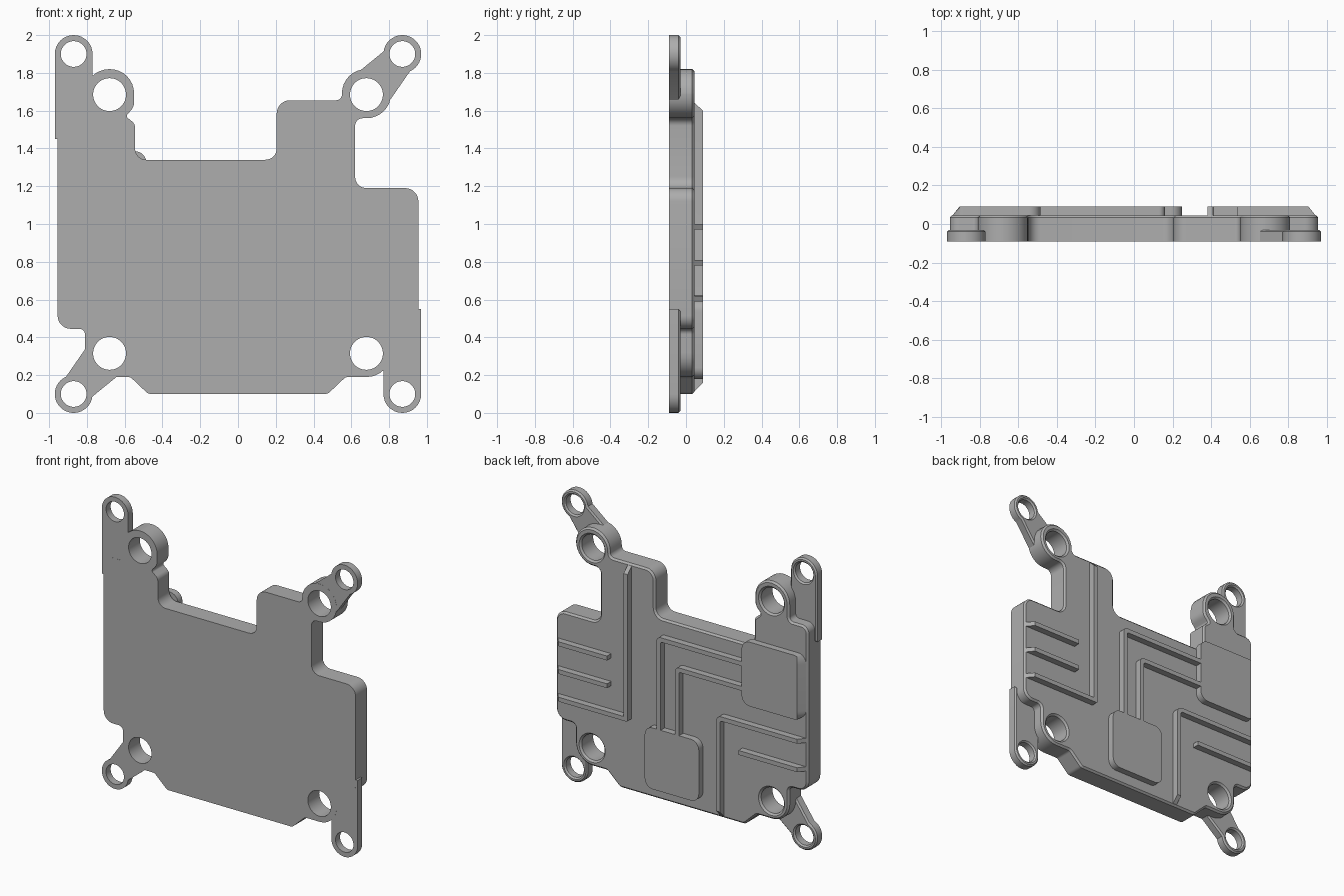
import bpy, bmesh, math
from mathutils import Vector

cube = bpy.data.objects.get("Cube")
if cube:
    bpy.data.objects.remove(cube, do_unlink=True)

metal = bpy.data.materials.new("grey metal")
GREY = (0.42, 0.42, 0.42, 1)
metal.use_nodes = True
metal.diffuse_color = GREY
metal.node_tree.nodes["Principled BSDF"].inputs["Base Color"].default_value = GREY

FRONT, BACK, EAR_BACK, RIB_BACK = -0.09, 0.045, -0.03, 0.09
MOUNT_HOLE, EAR_HOLE, MID = 0.087, 0.068, 1.0


def arc(cx, cz, r, a0, a1, n=24):
    angles = [math.radians(a0 + (a1 - a0) * i / n) for i in range(n + 1)]
    return [Vector((cx + r * math.cos(a), cz + r * math.sin(a))) for a in angles]


def circle(cx, cz, r):
    return arc(cx, cz, r, 0, 360, 48)[:-1]


def rounded(corners, n=8):
    """Outline through (x, z, radius) corners, each replaced by a fillet."""
    out = []
    for i, (x, z, r) in enumerate(corners):
        p = Vector((x, z))
        if r == 0:
            out.append(p)
            continue
        a = (Vector(corners[i - 1][:2]) - p).normalized()
        b = (Vector(corners[(i + 1) % len(corners)][:2]) - p).normalized()
        half = a.angle(b) / 2
        c = p + (a + b).normalized() * (r / math.sin(half))
        t = r / math.tan(half)
        u, v = p + a * t - c, p + b * t - c
        turn = u.angle(v)
        for k in range(n + 1):
            s = k / n
            out.append(c + (u * math.sin((1 - s) * turn) + v * math.sin(s * turn)) / math.sin(turn))
    return out


def oriented(loop, ccw):
    area = sum(p.x * q.y - q.x * p.y for p, q in zip(loop, loop[1:] + loop[:1]))
    return loop if (area > 0) == ccw else loop[::-1]


def inset(loop, d):
    out = []
    for i, p in enumerate(loop):
        e = (p - loop[i - 1]).normalized()
        f = (loop[(i + 1) % len(loop)] - p).normalized()
        m = Vector((-e.y - f.y, e.x + f.x)).normalized()
        out.append(p + m * (d / max(0.4, m.dot(Vector((-e.y, e.x))))))
    return out


def slab(name, outline, y0, y1, holes=(), chamfer=0.0, sloped_ends=False):
    """Extrude an outline with holes from y0 to y1, easing the back edge."""
    bm = bmesh.new()
    caps = ([], [])
    for i, loop in enumerate([outline, *holes]):
        loop = oriented(loop, i == 0)
        layers = [(loop, y0)]
        if chamfer:
            layers.append((loop, y1 - chamfer))
        top = inset(loop, chamfer) if chamfer else loop
        if sloped_ends:
            top = [Vector((max(-0.905, min(0.905, p.x)), max(0.16, min(1.6, p.y)))) for p in top]
        layers.append((top, y1))
        rings = [[bm.verts.new((p.x, y, p.y)) for p in pts] for pts, y in layers]
        n = len(loop)
        for lo, hi in zip(rings, rings[1:]):
            for k in range(n):
                j = (k + 1) % n
                bm.faces.new((lo[k], lo[j], hi[j], hi[k]))
        for cap, ring in zip(caps, (rings[0], rings[-1])):
            cap += [bm.edges.get((ring[k], ring[(k + 1) % n])) for k in range(n)]
    for cap in caps:
        bmesh.ops.triangle_fill(bm, use_beauty=True, edges=cap)
    bmesh.ops.recalc_face_normals(bm, faces=bm.faces[:])
    mesh = bpy.data.meshes.new(name)
    bm.to_mesh(mesh)
    bm.free()
    mesh.materials.append(metal)
    obj = bpy.data.objects.new(name, mesh)
    bpy.context.collection.objects.link(obj)
    bpy.ops.object.select_all(action="DESELECT")
    obj.select_set(True)
    bpy.context.view_layer.objects.active = obj
    bpy.ops.object.shade_smooth_by_angle(angle=math.radians(30))
    return obj


def turned(loop):
    """Half turn about the plate centre."""
    return [Vector((-p.x, 2 * MID - p.y)) for p in loop]


# Main plate with four round mounting bosses
B = 0.129
plate = rounded([
    (-.955, 1.58, .05), (-.81, 1.58, .03), (-.81, 1.82, B), (-.55, 1.82, B),
    (-.55, 1.62, .07), (-.595, 1.57, .015), (-.545, 1.53, .04), (-.545, 1.34, .06),
    (.205, 1.34, .06), (.205, 1.655, .07), (.55, 1.655, .03), (.55, 1.82, B),
    (.81, 1.82, B), (.81, 1.56, B), (.62, 1.56, .04), (.62, 1.19, .06),
    (.955, 1.19, .07), (.955, .445, .07), (.81, .445, .03), (.81, .19, B),
    (.57, .19, .03), (.475, .10, .04), (-.475, .10, .04), (-.57, .19, .03),
    (-.81, .19, B), (-.81, .445, .03), (-.955, .445, .07)])
mounts = [circle(sx * .68, MID + sz * .685, MOUNT_HOLE) for sx in (-1, 1) for sz in (-1, 1)]
slab("main_plate", plate, FRONT, BACK, mounts, chamfer=0.012)

# Thin corner ears: two straight straps and two slanted arms
strap = rounded([(-.97, 1.45, 0), (-.77, 1.45, 0), (-.77, 2, .0999), (-.97, 2, .0999)])
strap_holes = [circle(-.87, 1.9, EAR_HOLE)]
arm = arc(.87, 1.9, .1, -66, 172) + arc(.68, 1.685, .12, 133, 318)
arm_holes = [circle(.87, 1.9, EAR_HOLE), circle(.68, 1.685, MOUNT_HOLE)]
for name, shape, holes in (("strap_ear", strap, strap_holes), ("arm_ear", arm, arm_holes)):
    slab(name + "_upper", shape, FRONT + 0.0005, EAR_BACK, holes, 0.01)
    slab(name + "_lower", turned(shape), FRONT + 0.0005, EAR_BACK, [turned(h) for h in holes], 0.01)


# Raised pads and ribs on the back
def raised(name, corners):
    slab(name, rounded(corners), BACK - 0.002, RIB_BACK, sloped_ends=True)


def box(x0, x1, z0, z1, r=0):
    return [(x0, z0, r), (x1, z0, r), (x1, z1, r), (x0, z1, r)]


def ell(cx, cz, ex, ez, r, w=0.03):
    """Right-angle rib from (cx, ez) through the corner (cx, cz) to (ex, cz)."""
    sx, sz = math.copysign(w / 2, ex - cx), math.copysign(w / 2, ez - cz)
    return [(cx - sx, ez, 0), (cx + sx, ez, 0), (cx + sx, cz + sz, r / 3),
            (ex, cz + sz, 0), (ex, cz - sz, 0), (cx - sx, cz - sz, r)]


EDGE = 0.943
raised("upper_pad", box(-EDGE, -.485, .945, 1.385, .06))
raised("lower_pad", box(-.16, .25, .18, .6, .06))
raised("outer_channel_rib", ell(.145, 1.22, -.5, .58, .03))
raised("inner_channel_rib", ell(.005, 1.05, -.5, .58, .03))
raised("tower_rib", ell(.395, .605, EDGE, 1.643, .01))
raised("lower_rib", ell(-.305, .8, -EDGE, .112, .04))
raised("lower_fin", box(-EDGE, -.46, .59, .62))
for i, z in enumerate((.78, .97)):
    raised(f"side_fin_{i + 1}", box(.536, EDGE, z, z + .03))
